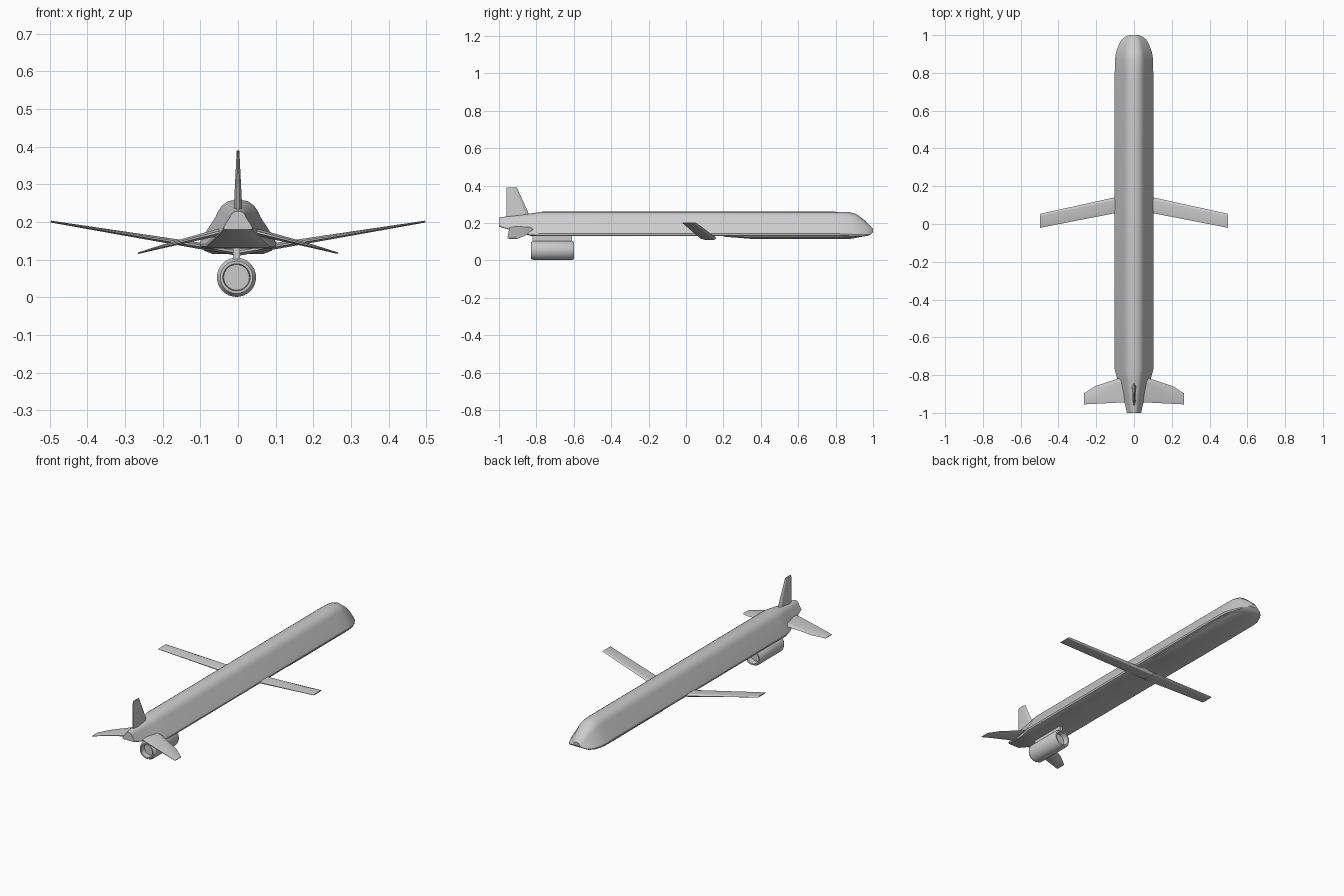
import bpy, bmesh, math
from mathutils import Vector

cube = bpy.data.objects.get("Cube")
if cube:
    bpy.data.objects.remove(cube, do_unlink=True)


def finish(name, bm, angle=30):
    bmesh.ops.remove_doubles(bm, verts=bm.verts, dist=1e-5)
    bmesh.ops.recalc_face_normals(bm, faces=bm.faces)
    mesh = bpy.data.meshes.new(name)
    bm.to_mesh(mesh)
    bm.free()
    obj = bpy.data.objects.new(name, mesh)
    bpy.context.collection.objects.link(obj)
    bpy.ops.object.select_all(action='DESELECT')
    obj.select_set(True)
    bpy.context.view_layer.objects.active = obj
    bpy.ops.object.shade_smooth_by_angle(angle=math.radians(angle))
    return obj


def skin(name, rings, angle=30):
    """Join closed rings of points and cap both ends."""
    bm = bmesh.new()
    loops = [[bm.verts.new(p) for p in ring] for ring in rings]
    n = len(loops[0])
    for a, b in zip(loops, loops[1:]):
        for i in range(n):
            j = (i + 1) % n
            bm.faces.new((a[i], a[j], b[j], b[i]))
    bm.faces.new(loops[0])
    bm.faces.new(loops[-1])
    return finish(name, bm, angle)


def hull(name, half, stations):
    """Loft a mirrored half profile through (y, half width, bottom, top)."""
    outline = half + [(-u, v) for u, v in reversed(half[1:-1])]
    rings = [[(u * w, y, lo + v * (hi - lo)) for u, v in outline]
             for y, w, lo, hi in stations]
    return skin(name, rings)


def blade(name, stations):
    """Loft a thin foil through (leading point, trailing point, thickness, normal)."""
    rings = []
    for lead, trail, thick, normal in stations:
        lead, trail = Vector(lead), Vector(trail)
        off = Vector(normal).normalized() * thick / 2
        a, b = lead.lerp(trail, 0.15), lead.lerp(trail, 0.75)
        rings.append([lead, a + off, b + off, trail + off * 0.3,
                      trail - off * 0.3, b - off, a - off])
    return skin(name, rings, 20)


# Fuselage: flat belly, sloping sides, rounded back
body_half = [(0, 0), (.9, 0), (.98, .03), (1, .1), (.94, .21), (.6, .62),
             (.52, .75), (.42, .87), (.26, .96), (0, 1)]
hull("fuselage", body_half, [
    (-1, .038, .18, .229), (-.96, .046, .169, .235), (-.83, .086, .131, .251),
    (-.77, .102, .13, .26), (.8, .102, .13, .26), (.87, .101, .128, .259),
    (.91, .095, .126, .248), (.95, .08, .128, .218), (.975, .066, .132, .195),
    (.99, .048, .14, .18), (1, .026, .15, .17)])

# Shallow fairing under the forward belly
hull("belly_fairing", [(0, 0), (.75, 0), (1, .25), (1, 1), (0, 1)], [
    (.2, .085, .127, .15), (.35, .09, .115, .15),
    (.88, .09, .115, .15), (.97, .055, .132, .15)])

# Swept wings and drooping tailplanes on both sides
for side, s in (("left", 1), ("right", -1)):
    up = (-.18 * s, 0, 1)
    blade(side + "_wing", [
        ((0, .163, .12), (0, .077, .12), .02, up),
        ((.497 * s, .054, .201), (.497 * s, -.02, .201), .005, up)])
    down = (.26 * s, 0, 1)
    blade(side + "_tailplane", [
        ((.03 * s, -.80, .178), (.03 * s, -.943, .178), .02, down),
        ((.207 * s, -.859, .133), (.207 * s, -.952, .133), .009, down),
        ((.265 * s, -.897, .117), (.265 * s, -.955, .117), .004, down)])

# Upright tail fin
blade("tail_fin", [
    ((0, -.83, .2), (0, -.96, .2), .024, (1, 0, 0)),
    ((0, -.845, .26), (0, -.96, .26), .02, (1, 0, 0)),
    ((0, -.905, .39), (0, -.96, .39), .007, (1, 0, 0))])

# Engine pod turned around its long axis, recessed at both ends
cx, cz, seg = -.004, .053, 32
pod = [(-.80, .034), (-.83, .036), (-.83, .043), (-.815, .052),
       (-.612, .052), (-.6, .046), (-.6, .038), (-.63, .034)]
skin("engine_pod", [
    [(cx + r * math.cos(t), y, cz + r * math.sin(t))
     for t in (2 * math.pi * i / seg for i in range(seg))]
    for y, r in pod])

# Pylon holding the pod under the belly
bm = bmesh.new()
bmesh.ops.create_cube(bm, size=1)
for v in bm.verts:
    v.co = (cx + v.co.x * .018, -.715 + v.co.y * .21, .118 + v.co.z * .045)
finish("engine_pylon", bm)
